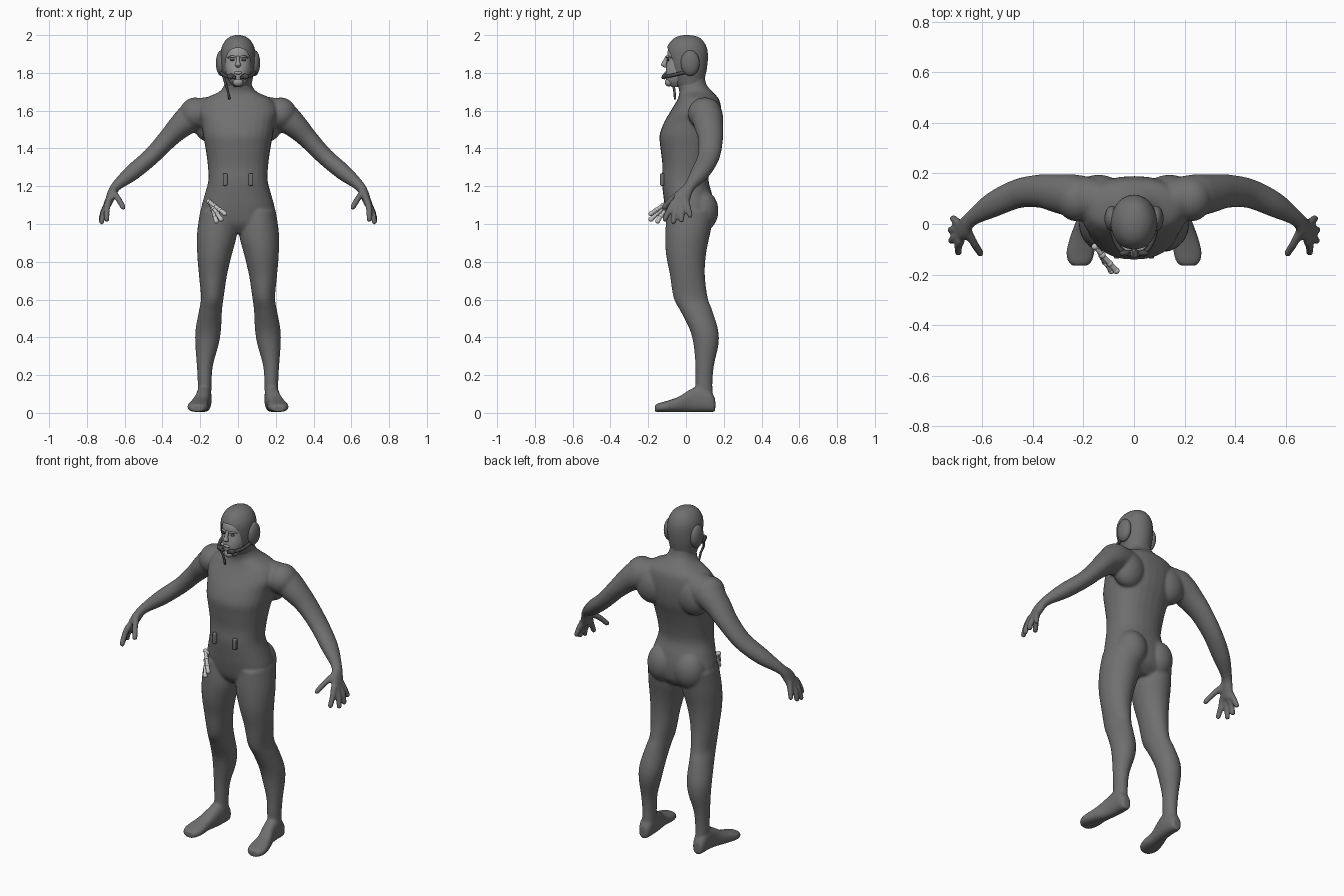
import bpy
from math import cos, sin, pi, copysign
from mathutils import Vector

cube = bpy.data.objects.get("Cube")
if cube:
    bpy.data.objects.remove(cube, do_unlink=True)

X, Y, Z = Vector((1, 0, 0)), Vector((0, 1, 0)), Vector((0, 0, 1))


def material(name, value):
    mat = bpy.data.materials.new(name)
    mat.use_nodes = True
    colour = (value, value, value, 1)
    mat.diffuse_color = colour
    mat.node_tree.nodes["Principled BSDF"].inputs["Base Color"].default_value = colour
    return mat


SUIT = material("suit grey", 0.16)
FACE = material("face light grey", 0.32)
DARK = material("dark grey", 0.07)
PALE = material("pale grey", 0.55)


def smooth_path(rings, steps=4):
    """Pass a smooth curve through every ring's values."""
    rows = [Vector(r) for r in rings]
    rows = [rows[0]] + rows + [rows[-1]]
    result = []
    for a, b, c, d in zip(rows, rows[1:], rows[2:], rows[3:]):
        for i in range(steps):
            t = i / steps
            result.append(b + (c - a) * t / 2 + (a * 2 - b * 5 + c * 4 - d) * t * t / 2
                          + (b * 3 - a - c * 3 + d) * t ** 3 / 2)
    return result + [rows[-1]]


def loft(name, rings, mat, ref, normal=None, power=1.0, sides=28):
    """Skin a closed surface over rings of (x, y, z, radius along ref, other radius)."""
    rows = smooth_path(rings)
    centres = [Vector(r[:3]) for r in rows]
    verts, faces = [], []
    for i, row in enumerate(rows):
        t = normal or (centres[min(i + 1, len(rows) - 1)] - centres[max(i - 1, 0)]).normalized()
        u = (ref - t * ref.dot(t)).normalized()
        v = t.cross(u)
        for k in range(sides):
            c, s = cos(2 * pi * k / sides), sin(2 * pi * k / sides)
            verts.append(centres[i] + u * row[3] * copysign(abs(c) ** power, c)
                         + v * row[4] * copysign(abs(s) ** power, s))
    for i in range(len(rows) - 1):
        for k in range(sides):
            a, b = i * sides + k, i * sides + (k + 1) % sides
            faces.append((a, b, b + sides, a + sides))
    faces.append(tuple(reversed(range(sides))))
    faces.append(tuple(range(len(verts) - sides, len(verts))))
    mesh = bpy.data.meshes.new(name)
    mesh.from_pydata(verts, [], faces)
    mesh.materials.append(mat)
    mesh.shade_smooth()
    obj = bpy.data.objects.new(name, mesh)
    bpy.context.collection.objects.link(obj)
    activate(obj)
    bpy.ops.object.mode_set(mode='EDIT')
    bpy.ops.mesh.select_all(action='SELECT')
    bpy.ops.mesh.normals_make_consistent(inside=False)
    bpy.ops.object.mode_set(mode='OBJECT')
    return obj


def activate(*objs):
    bpy.ops.object.select_all(action='DESELECT')
    for obj in objs:
        obj.select_set(True)
    bpy.context.view_layer.objects.active = objs[0]


def ball(name, loc, size, mat):
    bpy.ops.mesh.primitive_uv_sphere_add(segments=24, ring_count=16, location=loc)
    obj = bpy.context.object
    obj.name, obj.scale = name, size
    obj.data.materials.append(mat)
    bpy.ops.object.shade_smooth()
    bpy.ops.object.transform_apply(location=True, rotation=False, scale=True)
    return obj


def stack(rows):
    """Rows of (height, half width, front, back) to rings."""
    return [(0, (f + b) / 2, z, w, (b - f) / 2) for z, w, f, b in rows]


def tube(name, points, start, end, mat, ref, sides=12):
    n = len(points) - 1
    rings = [(*p, start + (end - start) * i / n, start + (end - start) * i / n)
             for i, p in enumerate(points)]
    return loft(name, rings, mat, ref, sides=sides)


# Torso from neck to crotch
body = [loft("body_suit", stack([
    (1.80, .066, -.045, .095), (1.74, .072, -.045, .108), (1.70, .10, -.035, .14),
    (1.66, .18, -.045, .175), (1.60, .21, -.08, .188), (1.54, .195, -.115, .188),
    (1.47, .185, -.14, .178), (1.40, .172, -.135, .155), (1.31, .16, -.125, .13),
    (1.23, .157, -.128, .12), (1.15, .178, -.12, .14), (1.08, .195, -.11, .15),
    (1.0, .19, -.09, .14), (.95, .13, -.05, .09)]), SUIT, X, Z, power=.88)]

# Legs: height, outer edge, inner edge, front, back
leg_rows = [
    (1.07, .20, .02, -.10, .15), (.95, .217, .006, -.11, .128), (.84, .216, .032, -.106, .106),
    (.73, .207, .058, -.085, .10), (.61, .196, .076, -.066, .115), (.54, .207, .085, -.03, .14),
    (.44, .225, .09, .02, .17), (.36, .226, .103, .04, .172), (.25, .218, .133, .05, .148),
    (.15, .213, .14, .05, .14), (.05, .213, .142, .055, .145)]
# Feet: position along y, centre x, half width, height
foot_rows = [(.155, .18, .025, .07), (.13, .18, .037, .11), (.08, .18, .04, .14),
             (.02, .187, .04, .118), (-.04, .203, .046, .08), (-.11, .212, .056, .056),
             (-.15, .214, .046, .045), (-.165, .214, .03, .036)]
# Arms down to the knuckles
arm_rings = [
    (.14, .09, 1.59, .085, .085), (.23, .11, 1.573, .085, .083), (.30, .12, 1.522, .077, .067),
    (.37, .13, 1.452, .066, .053), (.46, .12, 1.357, .058, .046), (.56, .075, 1.272, .05, .043),
    (.645, .02, 1.2, .031, .027), (.672, -.015, 1.15, .043, .024), (.69, -.033, 1.1, .044, .019)]
# Fingers: root, knuckle, tip
fingers = [
    ((.69, .0, 1.12), (.705, .012, 1.08), (.715, .022, 1.045)),
    ((.69, -.022, 1.11), (.715, -.022, 1.06), (.724, -.024, 1.02)),
    ((.69, -.045, 1.11), (.712, -.058, 1.06), (.722, -.066, 1.012)),
    ((.685, -.063, 1.12), (.695, -.09, 1.07), (.695, -.112, 1.025)),
    ((.66, -.025, 1.17), (.632, -.078, 1.13), (.608, -.115, 1.088))]

for s in (-1, 1):
    body.append(loft("leg", [(s * (o + i) / 2, (f + b) / 2, z, (o - i) / 2, (b - f) / 2)
                             for z, o, i, f, b in leg_rows], SUIT, X, Z))
    body.append(loft("foot", [(s * x, y, h / 2 + .005, w, h / 2)
                              for y, x, w, h in foot_rows], SUIT, X, Y, power=.8))
    body.append(loft("arm", [(s * x, *rest) for x, *rest in arm_rings], SUIT, Y))
    body.append(ball("buttock", (s * .09, .085, 1.07), (.09, .087, .11), SUIT))
    body.append(ball("shoulder", (s * .225, .1, 1.585), (.085, .09, .085), SUIT))
    body.append(ball("shoulder_blade", (s * .14, .12, 1.54), (.1, .075, .11), SUIT))
    for points in fingers:
        points = [(s * x, y, z) for x, y, z in points]
        body.append(tube("finger", points, .018, .015, SUIT, Y))
        body.append(ball("fingertip", points[-1], (.015, .015, .015), SUIT))

# Fuse the body into one skin
activate(*body)
bpy.ops.object.join()
suit = bpy.context.object
remesh = suit.modifiers.new("fuse", 'REMESH')
remesh.mode, remesh.voxel_size, remesh.use_smooth_shade = 'VOXEL', .0075, True
relax = suit.modifiers.new("relax", 'SMOOTH')
relax.factor, relax.iterations = .5, 6
for mod in ("fuse", "relax"):
    bpy.ops.object.modifier_apply(modifier=mod)
bpy.ops.object.shade_smooth()

# Face
loft("face", stack([
    (1.955, .05, -.075, .04), (1.92, .066, -.096, .04), (1.87, .07, -.1, .04),
    (1.82, .068, -.106, .04), (1.78, .058, -.106, .04), (1.75, .042, -.1, .04),
    (1.725, .02, -.075, .03)]), FACE, X, Z)
loft("nose", [(0, -.1, 1.89, .007, .008), (0, -.112, 1.86, .01, .012),
              (0, -.117, 1.842, .015, .015), (0, -.106, 1.828, .008, .008)], FACE, X, Z)
ball("lips", (0, -.106, 1.8), (.022, .008, .008), FACE)
ball("chin", (0, -.09, 1.75), (.028, .022, .022), FACE)

# Helmet with a face opening
helmet = loft("helmet", stack([
    (2.0, .012, -.01, .02), (1.992, .04, -.045, .06), (1.97, .068, -.078, .09),
    (1.93, .088, -.101, .111), (1.88, .092, -.104, .116), (1.82, .089, -.092, .11),
    (1.77, .078, -.07, .1), (1.73, .07, -.05, .1)]), SUIT, X, Z, sides=40)
opening = loft("opening_cutter", [(0, y, 1.82, .067, .112) for y in (-.2, -.045)],
               SUIT, X, Y, power=.75)
opening.hide_render = True
activate(helmet)
cut = helmet.modifiers.new("opening", 'BOOLEAN')
cut.operation, cut.object, cut.solver = 'DIFFERENCE', opening, 'EXACT'
bpy.ops.object.modifier_apply(modifier=cut.name)
bpy.data.objects.remove(opening, do_unlink=True)
bpy.ops.object.shade_smooth_by_angle()

for s, side in ((-1, "right"), (1, "left")):
    ball(side + "_ear_cup", (s * .088, .022, 1.852), (.029, .05, .068), SUIT)
    ball(side + "_eye", (s * .03, -.094, 1.868), (.013, .006, .006), DARK)
    loft(side + "_brow", [(s * .012, -.101, 1.882, .005, .005), (s * .032, -.099, 1.887, .006, .006),
                          (s * .052, -.08, 1.88, .004, .004)], FACE, Z, sides=10)
    # Microphone boom and pad
    tube(side + "_boom", [(s * .09, .0, 1.805), (s * .077, -.06, 1.79),
                          (s * .05, -.105, 1.78), (s * .014, -.122, 1.775)], .009, .009, DARK, Z)
    ball(side + "_microphone_pad", (s * .038, -.115, 1.781), (.021, .013, .015), DARK)
    # Belt tab
    bpy.ops.mesh.primitive_cube_add(size=1, location=(s * .068, -.126, 1.235))
    tab = bpy.context.object
    tab.name, tab.scale = side + "_belt_tab", (.024, .022, .066)
    tab.data.materials.append(SUIT)
    bpy.ops.object.transform_apply(location=False, rotation=False, scale=True)
    bevel = tab.modifiers.new("round", 'BEVEL')
    bevel.width, bevel.segments = .006, 2
    bpy.ops.object.shade_smooth_by_angle()

# Headset cable
tube("headset_cable", [(-.078, -.055, 1.785), (-.068, -.07, 1.75), (-.055, -.062, 1.71),
                       (-.045, -.058, 1.66)], .007, .006, DARK, X)

# Hip fixture: three jointed rods
base = Vector((-.155, -.09, 1.12))
for number, tip in enumerate(((-.07, -.185, 1.055), (-.09, -.185, 1.025), (-.115, -.15, 1.015))):
    root = base + Vector((.006, 0, -.005)) * number
    joints = [root.lerp(Vector(tip), t) for t in (0, .35, .7, 1)]
    tube("hip_rod", joints, .009, .012, PALE, X, sides=8)
    for joint in joints:
        ball("hip_rod_joint", joint, (.013, .013, .013), PALE)
